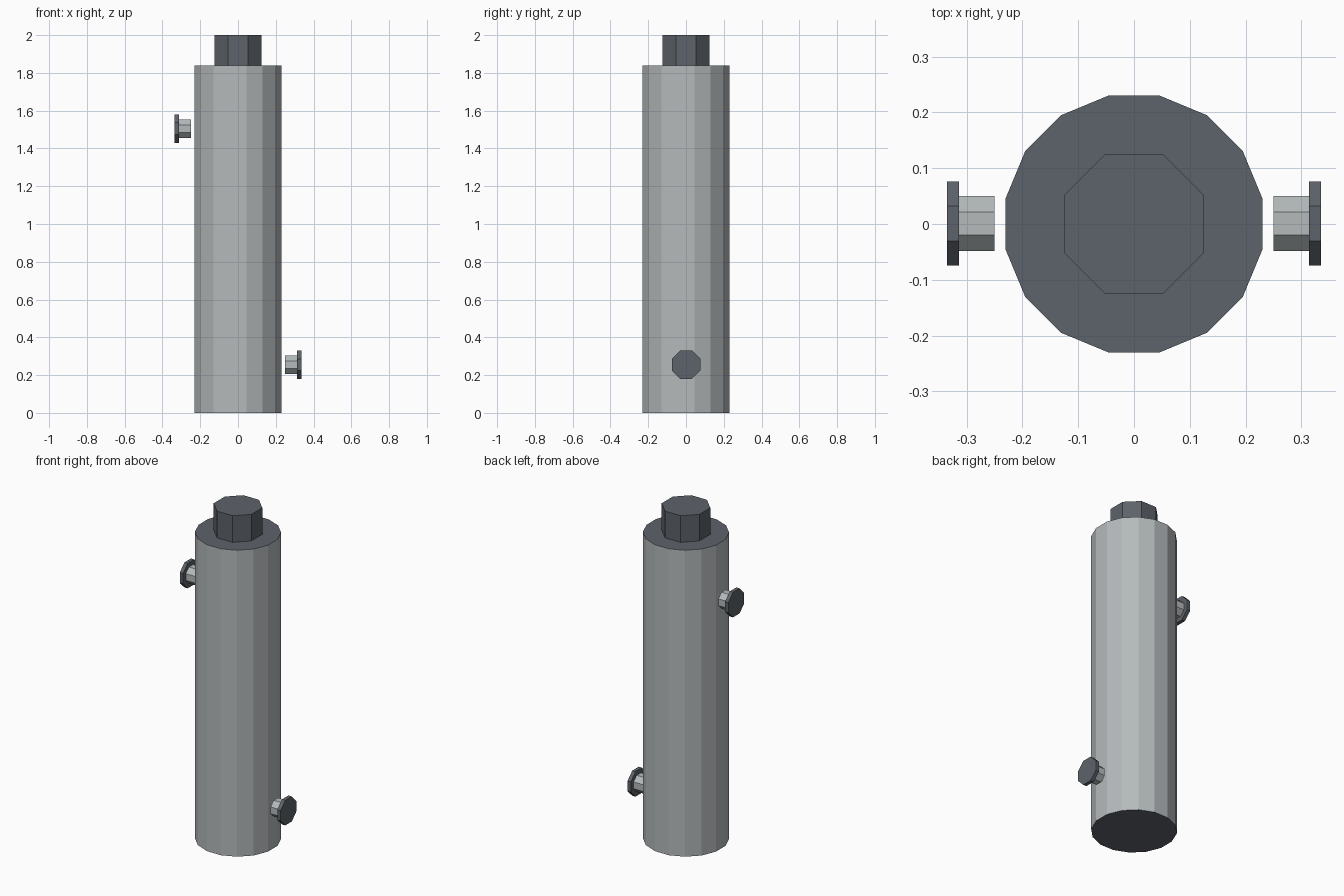
import bpy
import bmesh
from math import cos, pi
from mathutils import Matrix, Vector

if "Cube" in bpy.data.objects:
    bpy.data.objects.remove(bpy.data.objects["Cube"])


def make_material(name, rgb):
    mat = bpy.data.materials.new(name)
    mat.use_nodes = True
    colour = (*rgb, 1.0)
    mat.diffuse_color = colour
    mat.node_tree.nodes["Principled BSDF"].inputs["Base Color"].default_value = colour
    return mat


light_metal = make_material("light grey metal", (0.46, 0.49, 0.50))
dark_metal = make_material("dark slate metal", (0.11, 0.125, 0.145))


def prism(name, sides, apothem, start, end, side_mat, cap_mat):
    """Flat-sided prism between two points, with flats facing the axes."""
    start, end = Vector(start), Vector(end)
    axis = end - start
    radius = apothem / cos(pi / sides)
    bm = bmesh.new()
    bmesh.ops.create_cone(bm, cap_ends=True, segments=sides,
                          radius1=radius, radius2=radius, depth=axis.length)
    # Put a flat, rather than a corner, on the local x axis
    corner = next(iter(bm.verts)).co
    if min(abs(corner.x), abs(corner.y)) < 0.001 * radius or any(
            abs(v.co.x) < 0.001 * radius for v in bm.verts):
        bmesh.ops.rotate(bm, verts=bm.verts, matrix=Matrix.Rotation(pi / sides, 3, "Z"))
    # Flat end faces take the cap colour
    for face in bm.faces:
        face.material_index = 1 if abs(face.normal.z) > 0.5 else 0
    turn = Matrix.Rotation(pi / 2, 4, "Y") if abs(axis.x) > abs(axis.z) else Matrix()
    bm.transform(Matrix.Translation((start + end) / 2) @ turn)
    mesh = bpy.data.meshes.new(name)
    bm.to_mesh(mesh)
    bm.free()
    mesh.materials.append(side_mat)
    mesh.materials.append(cap_mat)
    obj = bpy.data.objects.new(name, mesh)
    bpy.context.collection.objects.link(obj)
    return obj


# Main cylinder with dark ends, and the rod end on top
prism("main_cylinder", 16, 0.23, (0, 0, 0), (0, 0, 1.84), light_metal, dark_metal)
prism("rod_end", 8, 0.125, (0, 0, 1.84), (0, 0, 2), dark_metal, dark_metal)

# Side ports: low on the left, high on the right
for label, side, z in (("left", 1, 0.255), ("right", -1, 1.505)):
    prism(label + "_port_pipe", 8, 0.049, (side * 0.25, 0.001, z),
          (side * 0.313, 0.001, z), light_metal, light_metal)
    prism(label + "_port_flange", 8, 0.075, (side * 0.313, 0.001, z),
          (side * 0.335, 0.001, z), dark_metal, dark_metal)
